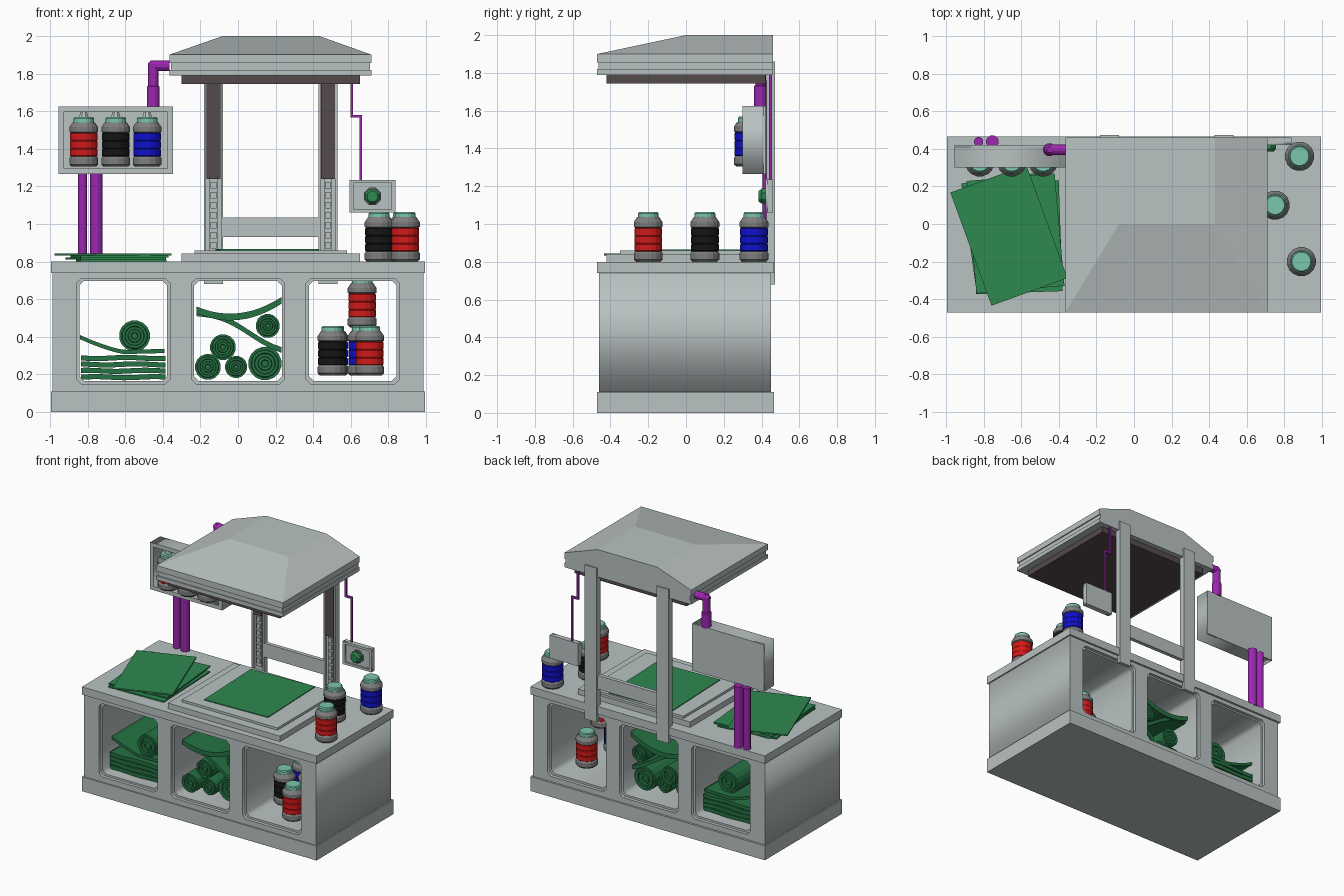
import bpy, bmesh, math
from mathutils import Matrix

if "Cube" in bpy.data.objects:
    bpy.data.objects.remove(bpy.data.objects["Cube"])

def mat(name, c):
    m = bpy.data.materials.new(name)
    m.diffuse_color = (*c, 1)
    m.use_nodes = True
    m.node_tree.nodes["Principled BSDF"].inputs["Base Color"].default_value = m.diffuse_color
    return m

GREY = mat("light_grey", (.49, .54, .54))
MID = mat("mid_grey", (.21, .21, .21))
BROWN = mat("dark_brown", (.09, .07, .07))
GREEN = mat("green", (.027, .25, .08))
DGREEN = mat("deep_green", (.018, .17, .055))
RED = mat("red", (.66, .01, .01))
BLACK = mat("black", (.008, .008, .008))
BLUE = mat("blue", (.005, .005, .62))
TEAL = mat("teal", (.2, .57, .42))
PURPLE = mat("purple", (.33, .02, .43))

def add(name, bm, *mats):
    bmesh.ops.recalc_face_normals(bm, faces=bm.faces[:])
    me = bpy.data.meshes.new(name)
    bm.to_mesh(me)
    bm.free()
    for m in mats:
        me.materials.append(m)
    o = bpy.data.objects.new(name, me)
    bpy.context.collection.objects.link(o)
    return o

def box(name, x0, x1, y0, y1, z0, z1, m, rot=0):
    bm = bmesh.new()
    bmesh.ops.create_cube(bm, size=1, matrix=Matrix.Diagonal((x1-x0, y1-y0, z1-z0, 1)))
    o = add(name, bm, m)
    o.location = ((x0+x1)/2, (y0+y1)/2, (z0+z1)/2)
    o.rotation_euler.z = math.radians(rot)
    return o

def rect(x0, x1, z0, z1, c=0):
    """Rectangle outline with cut corners."""
    if not c:
        return [(x0, z0), (x1, z0), (x1, z1), (x0, z1)]
    return [(x0+c, z0), (x1-c, z0), (x1, z0+c), (x1, z1-c),
            (x1-c, z1), (x0+c, z1), (x0, z1-c), (x0, z0+c)]

def panel(name, loops, y0, y1, m):
    """Outline with holes in the xz plane, extruded from y0 to y1."""
    cu = bpy.data.curves.new(name, 'CURVE')
    cu.dimensions, cu.fill_mode, cu.extrude = '2D', 'BOTH', (y1-y0)/2
    for pts in loops:
        s = cu.splines.new('POLY')
        s.points.add(len(pts)-1)
        for p, (x, z) in zip(s.points, pts):
            p.co = (x, z, 0, 1)
        s.use_cyclic_u = True
    tmp = bpy.data.objects.new(name + "_curve", cu)
    bpy.context.collection.objects.link(tmp)
    dg = bpy.context.evaluated_depsgraph_get()
    me = bpy.data.meshes.new_from_object(tmp.evaluated_get(dg))
    bpy.data.objects.remove(tmp)
    me.materials.clear()
    me.materials.append(m)
    o = bpy.data.objects.new(name, me)
    bpy.context.collection.objects.link(o)
    o.rotation_euler.x = math.pi/2
    o.location.y = (y0+y1)/2
    return o

def lathe(name, prof, loc, mats, seg=16, axis='Z'):
    """Spin (radius, height, material of band above) about an axis."""
    bm = bmesh.new()
    rings = [[bm.verts.new((r*math.cos(2*math.pi*(i+.5)/seg), r*math.sin(2*math.pi*(i+.5)/seg), h))
              for i in range(seg)] for r, h, _ in prof]
    for k in range(len(prof)-1):
        for i in range(seg):
            j = (i+1) % seg
            f = bm.faces.new((rings[k][i], rings[k][j], rings[k+1][j], rings[k+1][i]))
            f.material_index = prof[k][2]
    bm.faces.new(rings[0]).material_index = prof[0][2]
    bm.faces.new(rings[-1]).material_index = prof[-1][2]
    o = add(name, bm, *mats)
    o.location = loc
    if axis == 'Y':      # local +z becomes -y
        o.rotation_euler.x = math.pi/2
    if axis == 'X':
        o.rotation_euler.y = math.pi/2
    return o

def jar(name, x, y, z, colour):
    p = [(.066, 0, 0), (.078, .012, 0), (.078, .045, 0), (.071, .055, 1)]
    for k in range(3):   # ribbed coloured band
        h = .055 + k*.042
        p += [(.075, h+.004, 1), (.075, h+.036, 1), (.071, h+.04, 1)]
    p += [(.071, .18, 0), (.078, .185, 0), (.078, .21, 0), (.06, .236, 2), (.056, .236, 2), (.056, .256, 2), (.05, .263, 2)]
    return lathe(name, p, (x, y, z), (MID, colour, TEAL))

def roll(name, x, z, r, y0, y1):
    """Rolled cloth with stepped rings on both ends."""
    n = 5
    half = []
    for k in range(1, n+1):
        d = .006 if k % 2 else 0
        half += [(r*(k-.85)/n, d, 0), (r*k/n - .001, d, 0)]
    L = y1 - y0
    prof = half + [(a, L-h, 0) for a, h, _ in reversed(half)]
    return lathe(name, prof, (x, y1, z), (DGREEN,), 16, 'Y')

def cloth(name, f, x0, x1, y0, y1, t, n=12):
    """Sheet following height curve f(u), u from 0 to 1."""
    xs = [i/n for i in range(n+1)]
    low = [(x0+(x1-x0)*u, f(u)) for u in xs]
    return panel(name, [low + [(x, z+t) for x, z in reversed(low)]], y0, y1, DGREEN)

# cabinet: plinth, body with three through openings, counter
box("plinth", -.995, .995, -.47, .465, 0, .11, GREY)
box("counter", -.995, .995, -.47, .465, .74, .80, GREY)
def body(name, hw, z0, z1, y0, y1):
    holes = [rect(c-hw, c+hw, z0, z1, .025) for c in (-.61, 0, .61)]
    panel(name, [rect(-.985, .985, .11, .74)] + holes, y0, y1, GREY)
body("cabinet_front", .248, .15, .71, -.46, -.435)
body("cabinet_body", .233, .165, .698, -.435, .425)
body("cabinet_back", .248, .15, .71, .425, .45)

# work platform with cloth
box("platform_base", -.30, .65, -.42, .38, .80, .842, GREY)
box("platform_top", -.23, .58, -.35, .36, .842, .860, GREY)
box("platform_cloth", -.11, .42, -.26, .34, .860, .866, GREEN, 2)

# loose cloth stack on the counter
for i, (cx, cy, w, d, a) in enumerate([(-.62, -.07, .46, .59, 2), (-.65, -.04, .46, .58, 8),
                                       (-.63, -.05, .47, .60, 5), (-.665, -.06, .43, .64, 20)]):
    box(f"cloth_sheet_{i}", cx-w/2, cx+w/2, cy-d/2, cy+d/2, .80+.011*i, .81+.011*i, GREEN, a)

# posts with dark slide and notched rail
for i, x in enumerate((-.13, .478)):
    box(f"post_{i}", x-.051, x+.051, .447, .472, .68, 1.86, GREY)
    for s in (-1, 1):
        box(f"post_flange_{i}_{s}", x+s*.045-.006, x+s*.045+.006, .425, .447, .80, 1.80, GREY)
    box(f"slide_{i}", x-.037, x+.037, .42, .447, 1.24, 1.76, BROWN)
    box(f"rail_{i}", x-.022, x+.022, .438, .447, .84, 1.24, GREY)
    for k in range(7):
        box(f"rail_tooth_{i}_{k}", x-.016, x+.016, .43, .438, .87+k*.053, .905+k*.053, GREY)
box("crossbar", -.08, .427, .43, .46, .93, 1.035, GREY)

# canopy: stepped rim, sloped top, dark underside
box("canopy_rim_low", -.365, .71, -.47, .46, 1.79, 1.82, GREY)
box("canopy_rim_groove", -.357, .702, -.462, .46, 1.82, 1.855, GREY)
box("canopy_rim_high", -.365, .71, -.47, .46, 1.855, 1.90, GREY)
bm = bmesh.new()
lo = [bm.verts.new(p) for p in ((-.365, -.47, 1.9), (.71, -.47, 1.9), (.71, .46, 1.9), (-.365, .46, 1.9))]
hi = [bm.verts.new(p) for p in ((-.08, 0, 2), (.43, 0, 2), (.43, .46, 2), (-.08, .46, 2))]
bm.faces.new(lo)
bm.faces.new(hi)
for i in range(4):
    j = (i+1) % 4
    bm.faces.new((lo[i], lo[j], hi[j], hi[i]))
add("canopy_top", bm, GREY)
box("canopy_underside", -.30, .65, -.42, .42, 1.745, 1.79, BROWN)

# wall box with three jars
panel("dispenser_frame", [rect(-.955, -.345, 1.265, 1.625), rect(-.925, -.375, 1.295, 1.595)], .30, .41, GREY)
box("dispenser_back", -.955, -.345, .41, .42, 1.265, 1.625, GREY)
for n, x, c in (("red", -.82, RED), ("black", -.65, BLACK), ("blue", -.483, BLUE)):
    jar(f"dispenser_jar_{n}", x, .33, 1.305, c)
    lathe(f"nozzle_{n}", [(.028, 0, 0), (.018, .032, 0)], (x, .33, 1.565), (GREY,), 8)

# pipes
for i, (x, r) in enumerate(((-.826, .025), (-.753, .034))):
    lathe(f"lower_pipe_{i}", [(r, 0, 0), (r, .475, 0)], (x, .438, .795), (PURPLE,), 12)
lathe("upper_pipe", [(.035, 0, 0), (.035, .11, 0), (.029, .115, 0), (.029, .225, 0), (.015, .25, 0)],
      (-.45, .395, 1.62), (PURPLE,), 12)
lathe("elbow_pipe", [(.015, 0, 0), (.029, .022, 0), (.029, .115, 0)], (-.478, .395, 1.842), (PURPLE,), 12, 'X')
W = .007
box("cable_top", .604-W, .604+W, .44, .454, 1.575, 1.80, PURPLE)
box("cable_jog", .604-W, .652+W, .44, .454, 1.566, 1.58, PURPLE)
box("cable_low", .652-W, .652+W, .44, .454, 1.23, 1.57, PURPLE)

# control panel with knob
panel("control_frame", [rect(.593, .837, 1.06, 1.235), rect(.613, .817, 1.078, 1.217)], .42, .432, GREY)
box("control_panel", .593, .837, .432, .46, 1.06, 1.235, GREY)
lathe("knob_ring", [(.05, 0, 0), (.05, .015, 0)], (.715, .435, 1.147), (MID,), 8, 'Y')
lathe("knob", [(.043, 0, 0), (.043, .025, 0), (.03, .04, 0)], (.715, .425, 1.147), (GREEN,), 8, 'Y')

# jars on the counter and in the right opening
for i, (x, y, z, c) in enumerate([(.88, .36, .80, BLUE), (.75, .10, .80, BLACK), (.89, -.20, .80, RED),
                                  (.50, -.15, .195, BLACK), (.70, -.33, .195, RED), (.51, .06, .195, BLUE),
                                  (.66, -.08, .195, BLUE), (.68, .23, .195, RED), (.66, .08, .45, RED)]):
    jar(f"jar_{i}", x, y, z, c)

# left opening: folded stack, draped sheet and roll
for i in range(4):
    cloth(f"folded_cloth_{i}", lambda u, i=i: .172 + i*.034 + .003*math.sin(9*u+i), -.835, -.385, -.36, .34, .027)
cloth("draped_cloth", lambda u: .302 + .085*max(0, 1-1.9*u)**1.3 + .012*u, -.84, -.39, -.33, .33, .022)
roll("cloth_roll_left", -.55, .405, .084, -.32, .28)

# middle opening: rolls and wavy sheets
for i, (x, z, r) in enumerate([(-.16, .24, .07), (-.01, .24, .06), (.143, .258, .09), (-.08, .345, .07), (.158, .458, .065)]):
    roll(f"cloth_roll_{i}", x, z, r, -.36+.02*i, .26+.02*i)
cloth("wavy_cloth_low", lambda u: .51 - .17*u + .025*math.sin(5*u), -.22, .23, -.34, .32, .03)
cloth("wavy_cloth_high", lambda u: .525 - .19*u + .24*u*u, -.22, .23, -.36, .34, .036)
